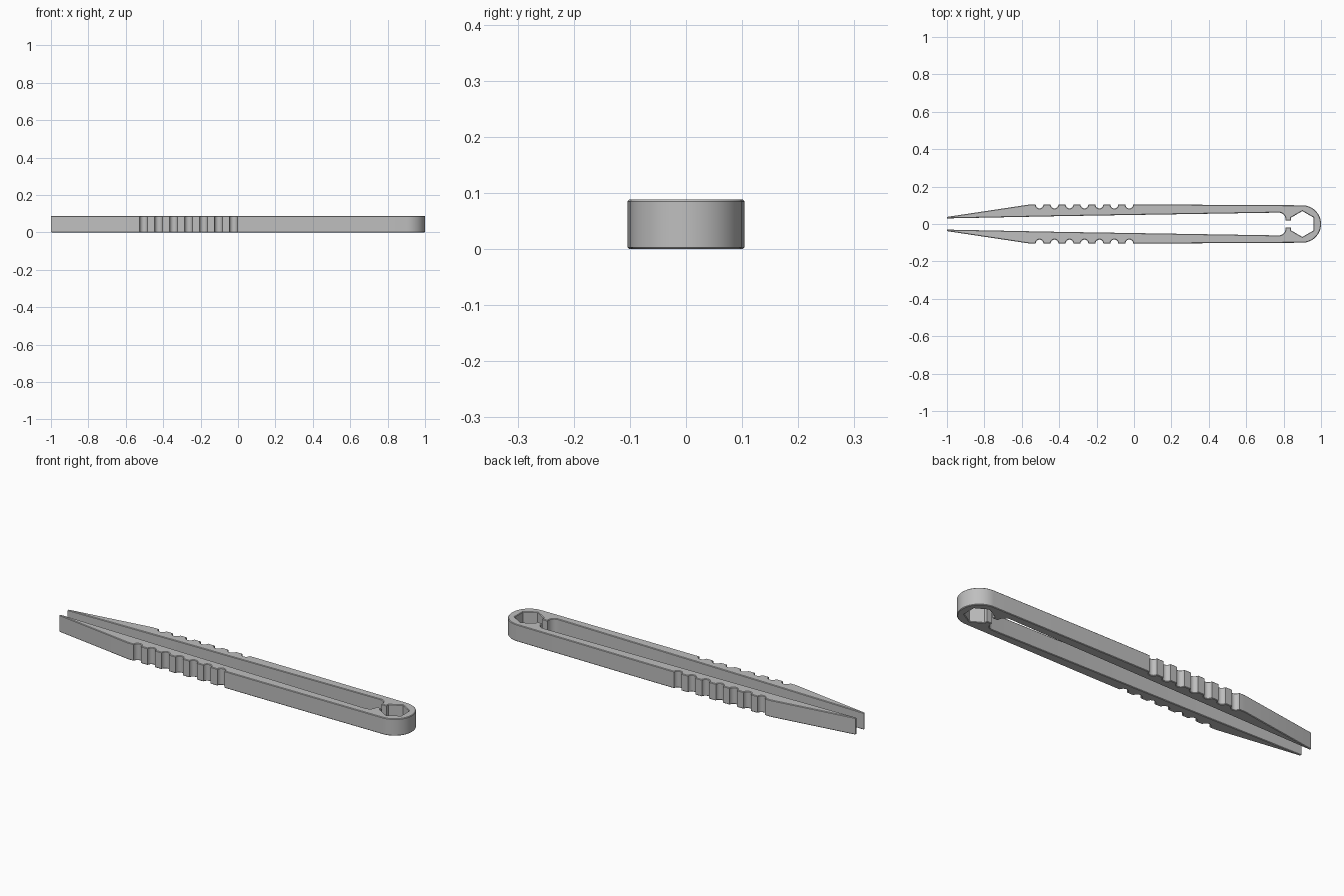
import bpy, bmesh
from math import cos, sin, pi, radians

cube = bpy.data.objects.get("Cube")
if cube:
    bpy.data.objects.remove(cube, do_unlink=True)

HEIGHT = 0.088
CHAMFER = 0.003


def arc(cx, cy, r, start, end, steps):
    """Points along an arc, angles in degrees."""
    angles = [radians(start + (end - start) * i / steps) for i in range(steps + 1)]
    return [(cx + r * cos(a), cy + r * sin(a)) for a in angles]


# Outer edge of one arm, from the tip to the rounded head
half = [(-1.0, 0.038), (-0.56, 0.104)]
for i in range(7):
    half += arc(-0.505 + 0.08 * i, 0.104, 0.021, 180, 360, 8)
half += [(0.0, 0.104), (0.17, 0.104)]
half += arc(0.9, 0, 0.1, 90, 0, 14)
outer = half + [(x, -y) for x, y in reversed(half[:-1])]

# Inner edge: hexagonal socket, narrow neck, long slot
inner_half = [(-1.0, 0.03), (-0.4, 0.042), (0.775, 0.061)]
inner_half += arc(0.775, 0.026, 0.035, 75, 0, 5)
inner_half += [(0.81, 0.019), (0.84, 0.019)]
inner_half += [(0.9 + 0.069 * cos(a), 0.069 * sin(a))
               for a in (5 * pi / 6, pi / 2, pi / 6)]
inner = [(x, -y) for x, y in inner_half] + list(reversed(inner_half))
outline = outer + inner

# Extrude the flat profile and chamfer its rims
bm = bmesh.new()
base = bm.faces.new([bm.verts.new((x, y, 0)) for x, y in outline])
result = bmesh.ops.extrude_face_region(bm, geom=[base], use_keep_orig=True)
top_verts = [g for g in result["geom"] if isinstance(g, bmesh.types.BMVert)]
bmesh.ops.translate(bm, vec=(0, 0, HEIGHT), verts=top_verts)
bmesh.ops.recalc_face_normals(bm, faces=bm.faces)
rims = [e for e in bm.edges if abs(e.verts[0].co.z - e.verts[1].co.z) < 1e-5]
bmesh.ops.bevel(bm, geom=rims, offset=CHAMFER, segments=1,
                affect='EDGES', clamp_overlap=True)
caps = [f for f in bm.faces if len(f.verts) > 20]
bmesh.ops.triangulate(bm, faces=caps)
bmesh.ops.recalc_face_normals(bm, faces=bm.faces)

mesh = bpy.data.meshes.new("tweezers_body")
bm.to_mesh(mesh)
bm.free()
body = bpy.data.objects.new("tweezers_body", mesh)
bpy.context.collection.objects.link(body)

# Plain grey material
grey = bpy.data.materials.new("plain_grey")
grey.use_nodes = True
colour = (0.52, 0.52, 0.52, 1)
grey.diffuse_color = colour
grey.node_tree.nodes["Principled BSDF"].inputs["Base Color"].default_value = colour
mesh.materials.append(grey)

# Smooth the curves, keep the corners crisp
bpy.ops.object.select_all(action='DESELECT')
body.select_set(True)
bpy.context.view_layer.objects.active = body
bpy.ops.object.shade_smooth_by_angle(angle=radians(30))
